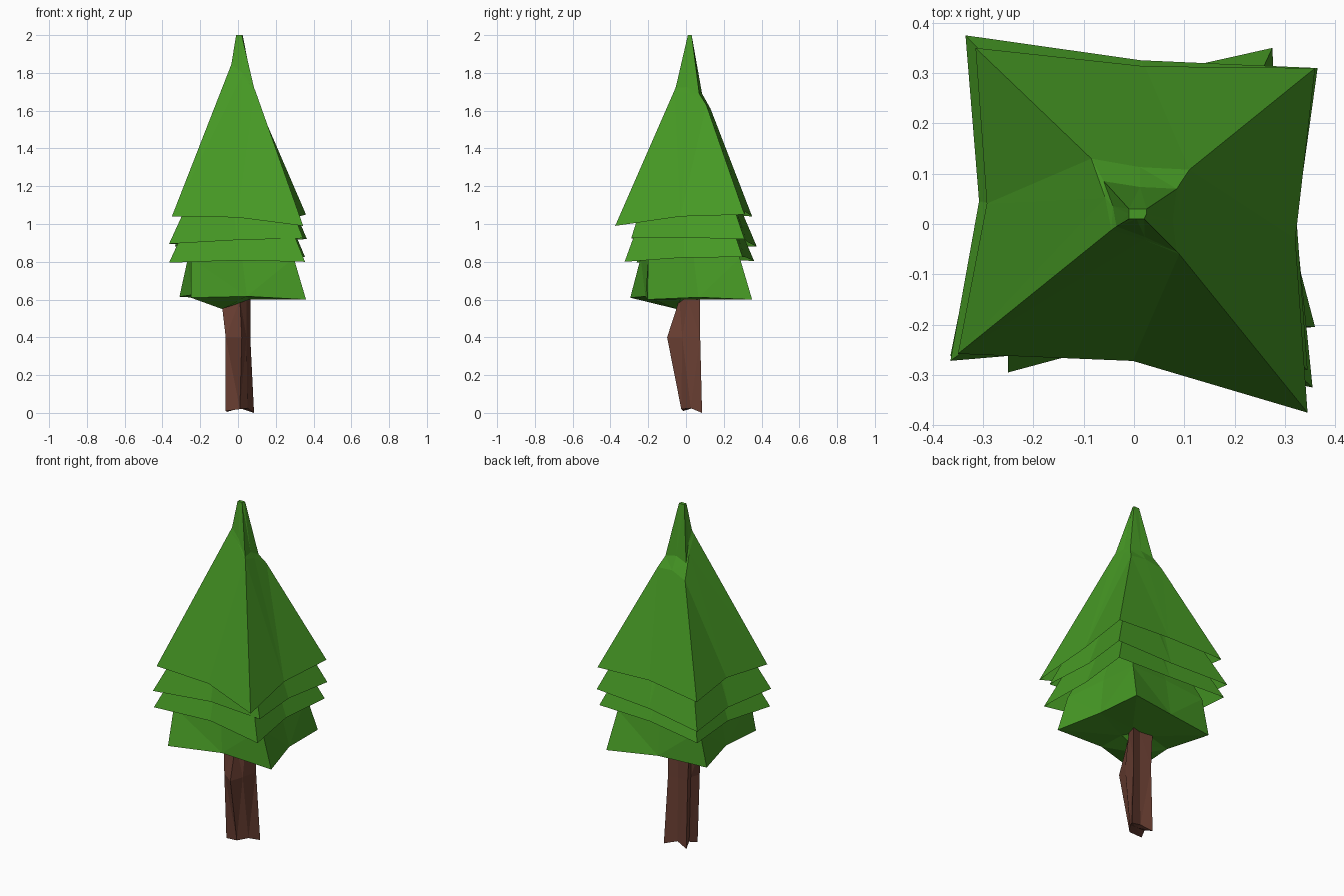
import bpy, bmesh

if "Cube" in bpy.data.objects:
    bpy.data.objects.remove(bpy.data.objects["Cube"])


def material(name, rgb):
    m = bpy.data.materials.new(name)
    m.diffuse_color = (*rgb, 1)
    m.use_nodes = True
    m.node_tree.nodes["Principled BSDF"].inputs["Base Color"].default_value = m.diffuse_color
    return m


green = material("needles", (0.062, 0.32, 0.018))
brown = material("bark", (0.145, 0.05, 0.033))


def loft(name, rings, mat, bottom=None):
    """Skin equal-sized rings, cap the top, optionally fan the underside to a point."""
    bm = bmesh.new()
    vr = [[bm.verts.new(p) for p in r] for r in rings]
    n = len(vr[0])
    for a, b in zip(vr, vr[1:]):
        for i in range(n):
            j = (i + 1) % n
            bm.faces.new((a[i], a[j], b[j], b[i]))
    if bottom:
        c = bm.verts.new(bottom)
        for i in range(n):
            bm.faces.new((c, vr[0][(i + 1) % n], vr[0][i]))
    bm.faces.new(vr[-1])
    bmesh.ops.triangulate(bm, faces=bm.faces[:])
    bmesh.ops.recalc_face_normals(bm, faces=bm.faces[:])
    me = bpy.data.meshes.new(name)
    bm.to_mesh(me)
    bm.free()
    me.materials.append(mat)
    ob = bpy.data.objects.new(name, me)
    bpy.context.collection.objects.link(ob)
    return ob


def star(corners, pinch=(.86, .91, .95, .88), lift=.02):
    """Four corners plus pinched-in midpoints (front, right, back, left)."""
    out = []
    for i, (x, y, z) in enumerate(corners):
        u, v, w = corners[(i + 1) % 4]
        p = pinch[i]
        out += [(x, y, z), ((x + u) / 2 * p, (y + v) / 2 * p, (z + w) / 2 + lift)]
    return out


def crown(s, z):
    """Small hidden top ring of a lower tier."""
    return star([(-s * .6, -s * .5, z), (s, -s, z), (s, s, z), (-s * .6, s * .9, z)], lift=0)


# Corner order everywhere: front left, front right, back right, back left
# Bottom tier with a dipped underside around the trunk
under = star([(-.085, -.05, .55), (.06, -.03, .6), (.06, .06, .6), (-.06, .06, .6)], lift=0)
rim = star([(-.25, -.295, .61), (.36, -.205, .6), (.275, .35, .6), (-.31, .25, .615)], lift=.012)
body = star([(-.25, -.24, .82), (.295, -.2, .82), (.245, .285, .82), (-.265, .25, .82)])
loft("branches_bottom", [under, rim, body, crown(.05, 1.4)], green, (0, .02, .62))

# Two overlapping middle tiers, open below
lower = star([(-.365, -.262, .795), (.355, -.325, .8), (.355, .3, .825), (-.325, .36, .805)], lift=.01)
loft("branches_lower", [lower, crown(.07, 1.5)], green)
middle = star([(-.365, -.272, .895), (.345, -.29, .925), (.365, .31, .92), (-.335, .375, .88)], lift=.005)
loft("branches_middle", [middle, crown(.085, 1.58)], green)

# Top tier with a kinked spire
base = star([(-.35, -.258, 1.04), (.345, -.375, .99), (.36, .31, 1.05), (-.315, .35, 1.04)])
kink = star([(-.045, -.012, 1.82), (.09, -.06, 1.71), (.11, .108, 1.63), (-.085, .13, 1.61)])
neck = star([(-.035, -.005, 1.845), (.085, -.055, 1.72), (.085, .07, 1.69), (-.06, .085, 1.69)])
tip = [(-.01, .01, 2), (.005, .01, 2), (.02, .01, 2), (.025, .02, 2),
       (.025, .03, 2), (.01, .03, 2), (-.01, .03, 2), (-.01, .02, 2)]
loft("branches_top", [base, kink, neck, tip], green)

# Crooked trunk
foot = [(-.065, -.015, .01), (.01, -.025, .02), (.05, .025, .025), (.085, .085, 0),
        (.01, .065, .025), (-.06, .083, .005), (-.045, .035, .025)]
knee = [(-.065, -.035, .4), (.02, -.1, .4), (.045, -.02, .4), (.065, .075, .4),
        (.01, .06, .4), (-.06, .07, .4), (-.045, .02, .4)]
head = [(-.085, -.01, .57), (.01, -.035, .6), (.045, .01, .6), (.065, .075, .61),
        (.01, .06, .6), (-.07, .07, .6), (-.055, .03, .6)]
loft("trunk", [foot, knee, head, [(x * .7, y * .7, .75) for x, y, _ in head]], brown, (.01, .03, .025))
